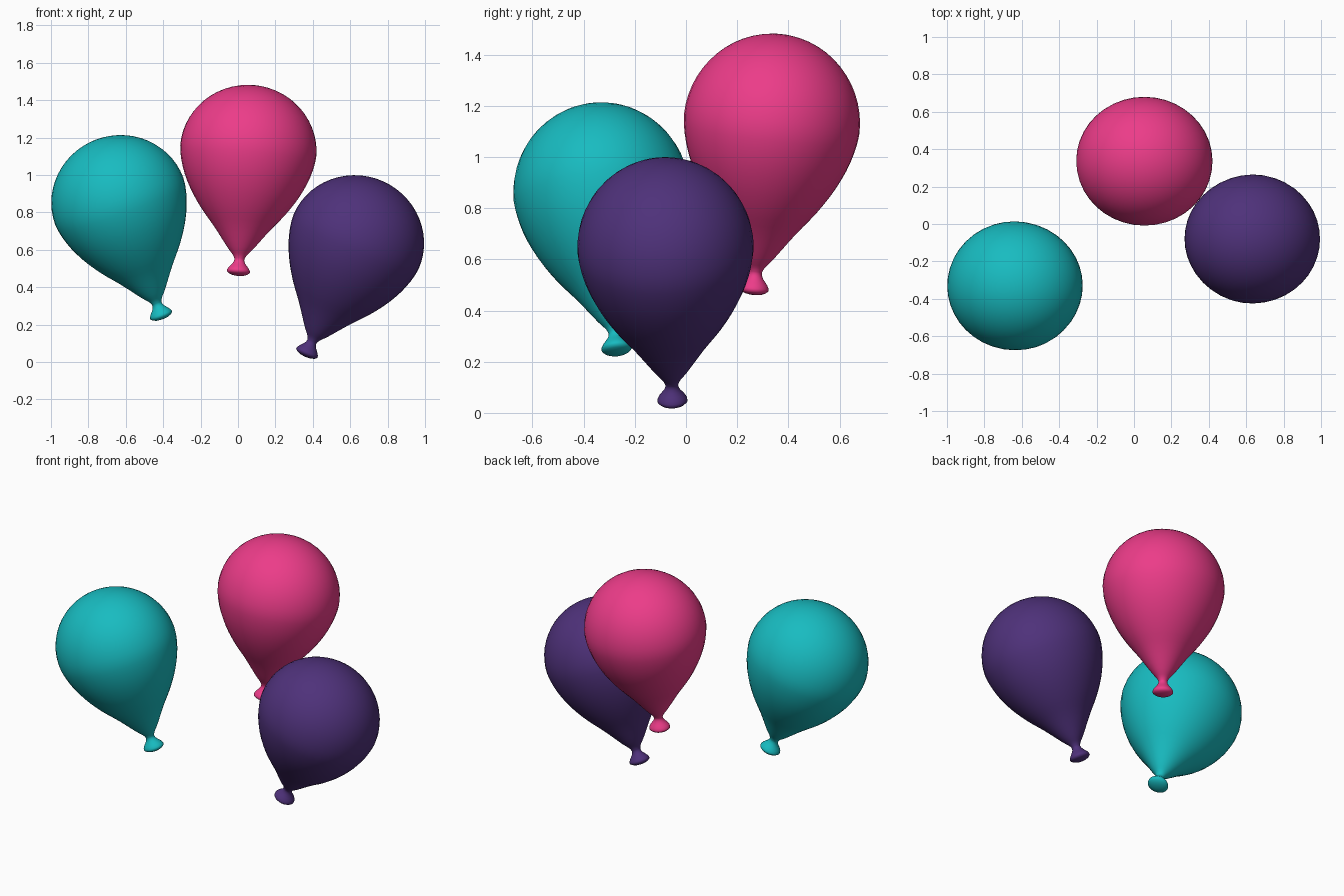
import bpy, bmesh, math
from mathutils import Vector, Matrix

if "Cube" in bpy.data.objects:
    bpy.data.objects.remove(bpy.data.objects["Cube"])

SIDES = 40
BODY_T = 0.675      # distance from knot to body centre
Y_SQUASH = 0.945

# lower profile: (radius, distance along the axis): knot lip, neck, tapering body
KNOT = [(0.0, 0.0), (0.035, 0.004), (0.062, 0.020), (0.054, 0.042), (0.034, 0.066),
        (0.026, 0.088)]
TAPER = [(0.026, 0.088), (0.036, 0.11), (0.07, 0.15), (0.147, 0.252), (0.226, 0.348),
         (0.293, 0.45), (0.342, 0.56), (0.365, BODY_T)]


def smooth(points, steps, last):
    """Catmull-Rom interpolation through the points."""
    p = [Vector(q) for q in [points[0]] + points + [last]]
    out = []
    for i in range(1, len(p) - 2):
        a, b, c, d = p[i - 1:i + 3]
        for k in range(steps):
            t = k / steps
            out.append(0.5 * (2 * b + (c - a) * t + (2 * a - 5 * b + 4 * c - d) * t * t
                              + (3 * b - a - 3 * c + d) * t ** 3))
    return out


def balloon_profile():
    dome = [Vector((0.365 * math.cos(a), BODY_T + 0.352 * math.sin(a)))
            for a in (math.pi / 2 * i / 14 for i in range(15))]
    return smooth(KNOT, 2, TAPER[1]) + smooth(TAPER, 3, (0.35, 0.79)) + dome


def balloon(name, colour, knot, centre):
    bm = bmesh.new()
    # revolve the profile around the axis
    rings = []
    for r, z in balloon_profile():
        if r < 1e-4:
            rings.append([bm.verts.new((0, 0, z))])
        else:
            rings.append([bm.verts.new((r * math.cos(a), r * math.sin(a) * Y_SQUASH, z))
                          for a in (2 * math.pi * i / SIDES for i in range(SIDES))])
    for lo, hi in zip(rings, rings[1:]):
        for i in range(SIDES):
            j = (i + 1) % SIDES
            quad = [lo[i % len(lo)], lo[j % len(lo)], hi[j % len(hi)], hi[i % len(hi)]]
            bm.faces.new(list(dict.fromkeys(quad)))
    for f in bm.faces:
        f.smooth = True
    # lean the balloon from its knot towards its body centre
    knot, centre = Vector(knot), Vector(centre)
    axis = (centre - knot).normalized()
    turn = Vector((0, 0, 1)).rotation_difference(axis).to_matrix().to_4x4()
    bm.transform(Matrix.Translation(centre - axis * BODY_T) @ turn)
    bmesh.ops.recalc_face_normals(bm, faces=bm.faces)
    mesh = bpy.data.meshes.new(name)
    bm.to_mesh(mesh)
    bm.free()
    mat = bpy.data.materials.new(name + "_rubber")
    mat.diffuse_color = (*colour, 1)
    mat.use_nodes = True
    mat.node_tree.nodes["Principled BSDF"].inputs["Base Color"].default_value = mat.diffuse_color
    mesh.materials.append(mat)
    bpy.context.collection.objects.link(bpy.data.objects.new(name, mesh))


balloon("pink_balloon", (0.84, 0.045, 0.25), (0, 0.262, 0.46), (0.055, 0.335, 1.13))
balloon("teal_balloon", (0.009, 0.50, 0.53), (-0.405, -0.27, 0.235), (-0.635, -0.33, 0.86))
balloon("purple_balloon", (0.077, 0.031, 0.195), (0.36, -0.052, 0.03), (0.632, -0.08, 0.645))
